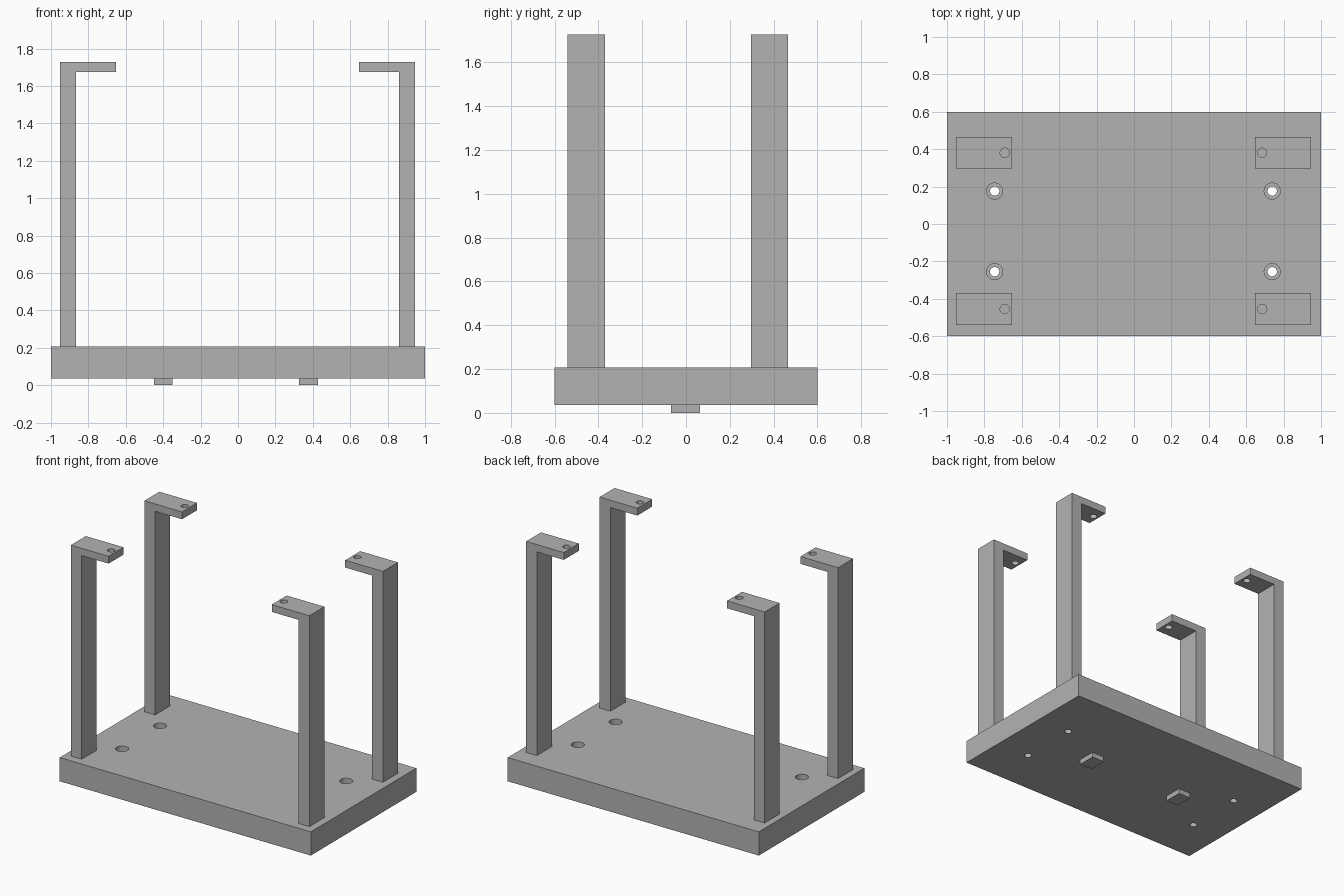
import bpy
import bmesh

if "Cube" in bpy.data.objects:
    bpy.data.objects.remove(bpy.data.objects["Cube"], do_unlink=True)

grey = bpy.data.materials.new("plain grey")
grey.use_nodes = True
colour = (0.45, 0.45, 0.45, 1)
grey.diffuse_color = colour
grey.node_tree.nodes["Principled BSDF"].inputs["Base Color"].default_value = colour


def finish(name, bm):
    bmesh.ops.recalc_face_normals(bm, faces=bm.faces)
    mesh = bpy.data.meshes.new(name)
    bm.to_mesh(mesh)
    bm.free()
    mesh.materials.append(grey)
    obj = bpy.data.objects.new(name, mesh)
    bpy.context.collection.objects.link(obj)
    return obj


def prism(name, profile, y0, y1):
    """Extrude an x-z outline along y."""
    bm = bmesh.new()
    face = bm.faces.new([bm.verts.new((x, y0, z)) for x, z in profile])
    out = bmesh.ops.extrude_face_region(bm, geom=[face])
    moved = [v for v in out["geom"] if isinstance(v, bmesh.types.BMVert)]
    bmesh.ops.translate(bm, verts=moved, vec=(0, y1 - y0, 0))
    return finish(name, bm)


def box(name, x0, x1, y0, y1, z0, z1):
    return prism(name, [(x0, z0), (x1, z0), (x1, z1), (x0, z1)], y0, y1)


def drill(obj, x, y, radius, z0, z1):
    """Cut a round vertical hole between two heights."""
    bm = bmesh.new()
    bmesh.ops.create_cone(bm, cap_ends=True, segments=32, radius1=radius,
                          radius2=radius, depth=z1 - z0)
    bmesh.ops.translate(bm, verts=bm.verts, vec=(x, y, (z0 + z1) / 2))
    cutter = finish("hole_cutter", bm)
    cutter.hide_render = True
    mod = obj.modifiers.new("hole", "BOOLEAN")
    mod.operation = "DIFFERENCE"
    mod.solver = "EXACT"
    mod.object = cutter
    bpy.context.view_layer.objects.active = obj
    bpy.ops.object.modifier_apply(modifier=mod.name)
    bpy.data.objects.remove(cutter, do_unlink=True)


def smooth_holes(obj):
    bpy.ops.object.select_all(action="DESELECT")
    obj.select_set(True)
    bpy.context.view_layer.objects.active = obj
    bpy.ops.object.shade_smooth_by_angle()


BOTTOM, DECK, TOP = 0.037, 0.208, 1.727

# Base plate with four counterbored screw holes
base = box("base_plate", -1, 1, -0.6, 0.6, BOTTOM, DECK)
for x in (-0.745, 0.739):
    for y in (-0.255, 0.176):
        drill(base, x, y, 0.025, 0, 0.3)
        drill(base, x, y, 0.043, 0.12, 0.3)
smooth_holes(base)

# Locating pegs under the plate
for name, x in (("right", -0.4), ("left", 0.377)):
    box(name + "_peg", x - 0.05, x + 0.05, -0.068, 0.065, 0, BOTTOM)

# Four upright brackets, each with an inward arm and a screw hole
for side, sign, shift in (("right", -1, -0.003), ("left", 1, -0.003)):
    outline = [(0.864, DECK), (0.95, DECK), (0.95, TOP),
               (0.65, TOP), (0.65, 1.674), (0.864, 1.674)]
    outline = [(sign * x + shift, z) for x, z in outline]
    for end, y in (("front", -0.455), ("back", 0.381)):
        bracket = prism(f"{end}_{side}_bracket", outline, y - 0.085, y + 0.085)
        drill(bracket, sign * 0.688 + shift, y, 0.025, 1.6, 1.8)
        smooth_holes(bracket)
